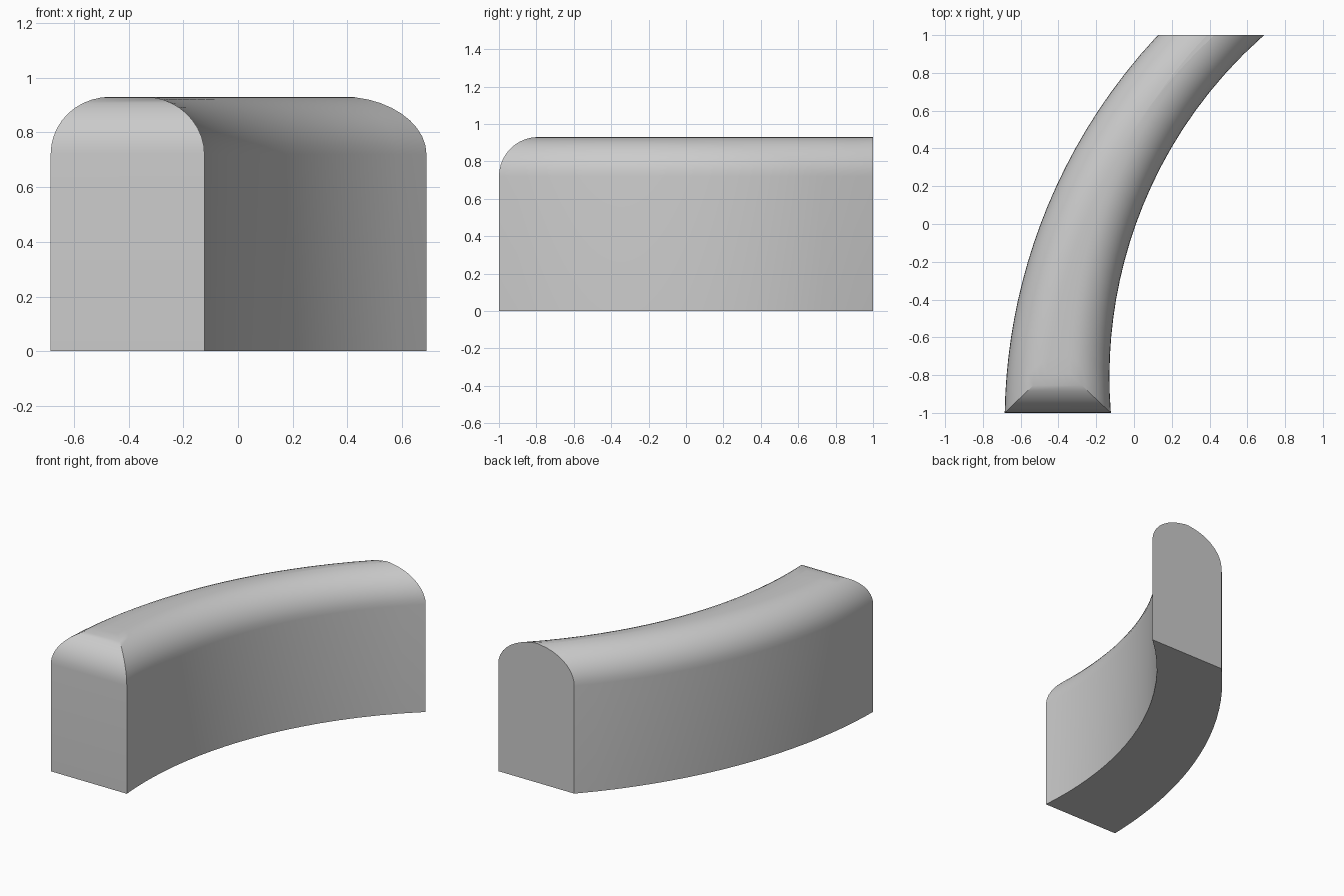
import bpy, bmesh, math

cube = bpy.data.objects.get("Cube")
if cube:
    bpy.data.objects.remove(cube, do_unlink=True)

SEGMENTS = 20     # steps along the curve
FILLET = 0.21     # rounding of the top edges
HEIGHT = 0.93
STEPS = 10        # steps around the rounding


def arc_x(cx, cy, radius, y):
    return cx - math.sqrt(radius ** 2 - (y - cy) ** 2)


def add_ring(bm, inset, z):
    """Outline of the curved block, moved inward on all sides but the back."""
    front = -1 + inset
    ys = [front + (1 - front) * i / SEGMENTS for i in range(SEGMENTS + 1)]
    outer = [bm.verts.new((arc_x(2.31, -1.05, 2.995 - inset, y), y, z)) for y in ys]
    inner = [bm.verts.new((arc_x(2.28, -0.81, 2.41 + inset, y), y, z)) for y in ys]
    return outer, inner


def add_cap(bm, ring):
    outer, inner = ring
    for i in range(SEGMENTS):
        bm.faces.new((outer[i], inner[i], inner[i + 1], outer[i + 1]))


# Stack of outlines: straight wall, then a quarter-round shoulder
bm = bmesh.new()
rings = [add_ring(bm, 0, 0)]
for k in range(STEPS + 1):
    a = math.pi / 2 * k / STEPS
    rings.append(add_ring(bm, FILLET * (1 - math.cos(a)),
                          HEIGHT - FILLET + FILLET * math.sin(a)))

# Curved sides and front
for low, high in zip(rings, rings[1:]):
    a = low[0][::-1] + low[1]
    b = high[0][::-1] + high[1]
    for i in range(len(a) - 1):
        bm.faces.new((a[i], a[i + 1], b[i + 1], b[i]))

# Base, flat crest and flat back end
add_cap(bm, rings[0])
add_cap(bm, rings[-1])
bm.faces.new([r[0][-1] for r in rings] + [r[1][-1] for r in reversed(rings)])
bmesh.ops.recalc_face_normals(bm, faces=bm.faces)

mesh = bpy.data.meshes.new("curved_wall")
bm.to_mesh(mesh)
bm.free()
wall = bpy.data.objects.new("curved_wall", mesh)
bpy.context.collection.objects.link(wall)

# Plain grey
grey = bpy.data.materials.new("light_grey")
grey.use_nodes = True
colour = (0.6, 0.6, 0.6, 1)
grey.diffuse_color = colour
grey.node_tree.nodes["Principled BSDF"].inputs["Base Color"].default_value = colour
mesh.materials.append(grey)

bpy.context.view_layer.objects.active = wall
wall.select_set(True)
bpy.ops.object.shade_smooth_by_angle(angle=math.radians(30))
